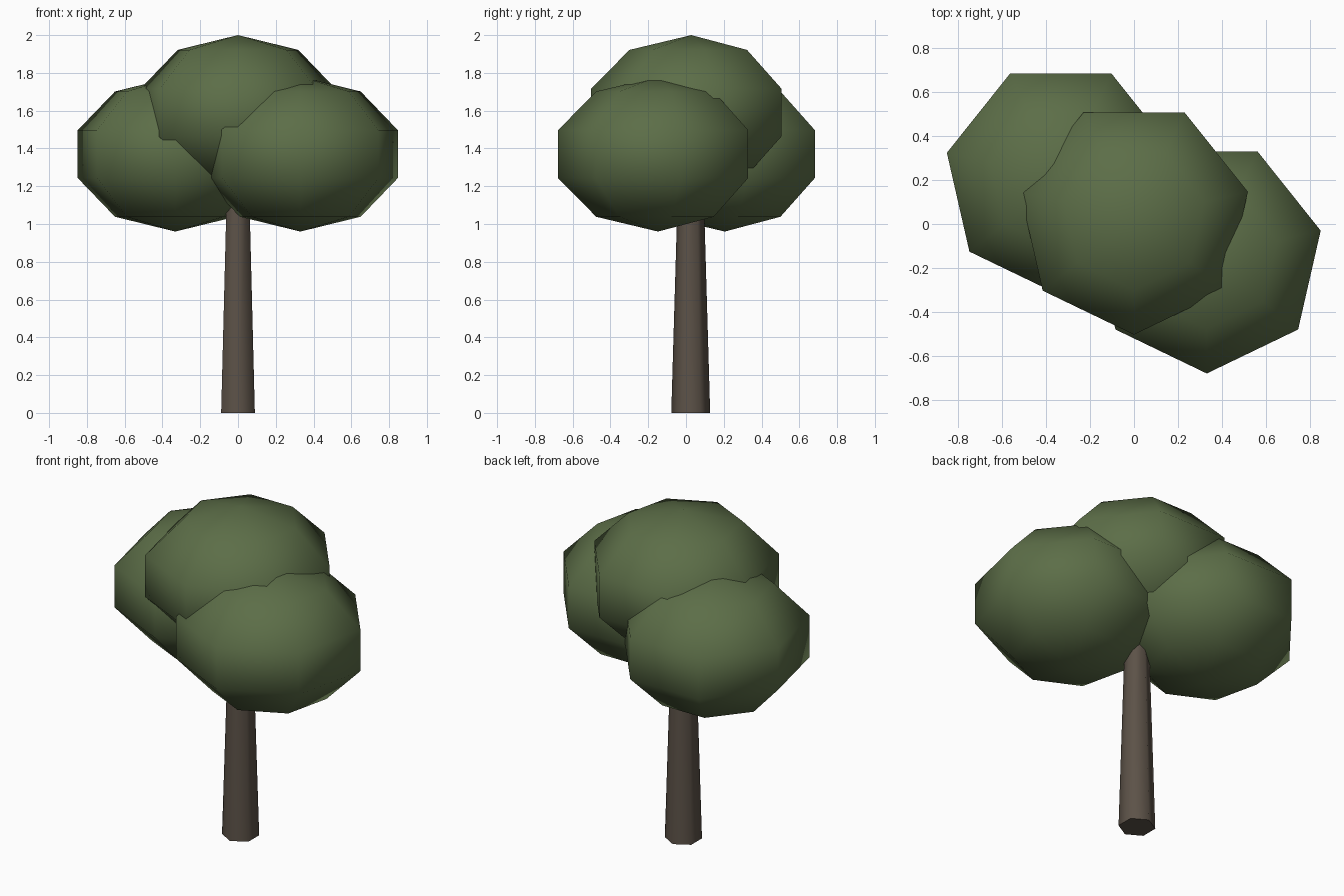
import bpy, bmesh, math

if "Cube" in bpy.data.objects:
    bpy.data.objects.remove(bpy.data.objects["Cube"])


def material(name, color):
    m = bpy.data.materials.new(name)
    m.diffuse_color = (*color, 1)
    m.use_nodes = True
    m.node_tree.nodes["Principled BSDF"].inputs["Base Color"].default_value = m.diffuse_color
    return m


def lathe(name, profile, sides, location, mat):
    """Spin (radius, z) points around z, one corner facing -y; radius 0 makes a pole."""
    bm = bmesh.new()
    rings = []
    for r, z in profile:
        n = sides if r > 0 else 1
        angles = [-math.pi / 2 + 2 * math.pi * i / sides for i in range(n)]
        rings.append([bm.verts.new((r * math.cos(a), r * math.sin(a), z)) for a in angles])
    for low, high in zip(rings, rings[1:]):
        for i in range(sides):
            j = (i + 1) % sides
            corners = [low[i % len(low)], low[j % len(low)],
                       high[j % len(high)], high[i % len(high)]]
            bm.faces.new(list(dict.fromkeys(corners)))
    # Close open ends
    if len(rings[0]) > 1:
        bm.faces.new(rings[0][::-1])
    if len(rings[-1]) > 1:
        bm.faces.new(rings[-1])
    bmesh.ops.recalc_face_normals(bm, faces=bm.faces)
    mesh = bpy.data.meshes.new(name)
    bm.to_mesh(mesh)
    bm.free()
    mesh.materials.append(mat)
    for p in mesh.polygons:
        p.use_smooth = True
    obj = bpy.data.objects.new(name, mesh)
    obj.location = location
    bpy.context.collection.objects.link(obj)
    return obj


leaf_green = material("leaf green", (0.107, 0.155, 0.064))
bark_brown = material("bark brown", (0.107, 0.084, 0.064))

# Trunk: tapered six-sided post with a sharp base rim
trunk = lathe("trunk", [(0.103, 0), (0.062, 1.4)], 6, (0, 0.025, 0), bark_brown)
for p in trunk.data.polygons:
    p.use_smooth = abs(p.normal.z) < 0.5
for e in trunk.data.edges:
    a, b = (trunk.data.vertices[v].co.z for v in e.vertices)
    e.use_edge_sharp = abs(a - b) < 0.01

# Foliage: three equal flattened seven-sided balls
RADIUS, HEIGHT, RINGS = 0.557, 0.41, 5
ball = []
for k in range(RINGS + 1):
    t = math.pi * k / RINGS
    ball.append((0 if k in (0, RINGS) else RADIUS * math.sin(t), -HEIGHT * math.cos(t)))

for name, location in [
    ("top_foliage", (0, 0.028, 1.59)),
    ("right_foliage", (0.33, -0.148, 1.37)),
    ("left_foliage", (-0.332, 0.205, 1.37)),
]:
    lathe(name, ball, 7, location, leaf_green)
